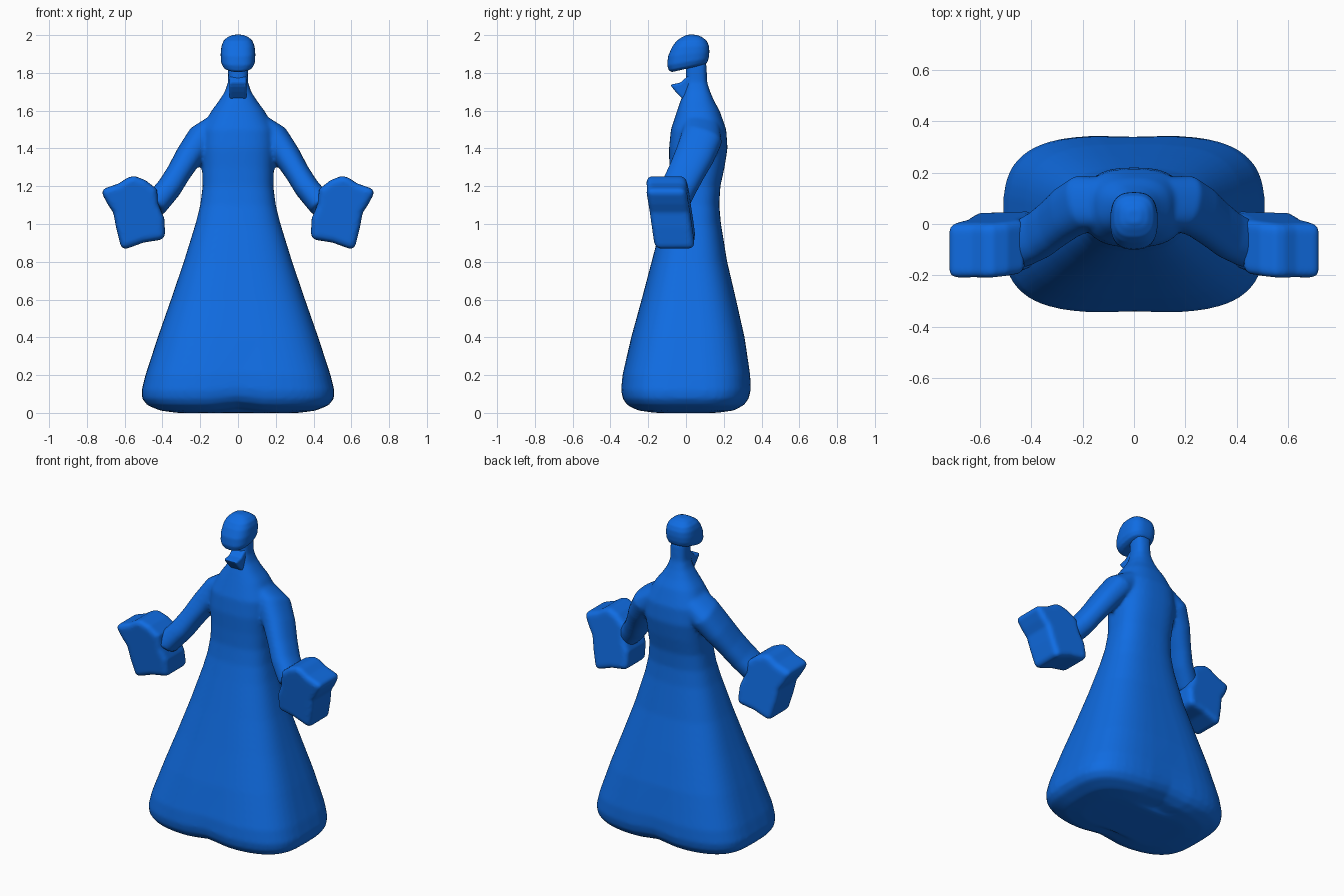
import bpy, bmesh, math
from mathutils import Vector

blue = bpy.data.materials.new("royal blue")
blue.diffuse_color = (0.005, 0.15, 0.76, 1)


def ring(c, u, v, power, count=48):
    """Superellipse section around c, spanned by the half-axes u and v."""
    pts = []
    for i in range(count):
        a = 2 * math.pi * i / count
        ca, sa = math.cos(a), math.sin(a)
        pts.append(Vector(c) + Vector(u) * math.copysign(abs(ca) ** (2 / power), ca)
                   + Vector(v) * math.copysign(abs(sa) ** (2 / power), sa))
    return pts


def loft(bm, rings):
    loops = [[bm.verts.new(p) for p in r] for r in rings]
    for a, b in zip(loops, loops[1:]):
        for i in range(len(a)):
            j = (i + 1) % len(a)
            bm.faces.new((a[i], a[j], b[j], b[i]))
    bm.faces.new(loops[0][::-1])
    bm.faces.new(loops[-1])


def finish(name, bm, voxel, smooth, bevel=0):
    """Round the edges, melt the volumes together and relax the surface."""
    bmesh.ops.recalc_face_normals(bm, faces=bm.faces)
    mesh = bpy.data.meshes.new(name)
    bm.to_mesh(mesh)
    bm.free()
    mesh.materials.append(blue)
    ob = bpy.data.objects.new(name, mesh)
    bpy.context.collection.objects.link(ob)
    if bevel:
        m = ob.modifiers.new("round edges", 'BEVEL')
        m.width, m.segments = bevel, 3
        m.limit_method, m.angle_limit = 'ANGLE', math.radians(55)
    m = ob.modifiers.new("melt", 'REMESH')
    m.mode, m.voxel_size, m.use_smooth_shade = 'VOXEL', voxel, True
    m = ob.modifiers.new("relax", 'SMOOTH')
    m.factor, m.iterations = 0.5, smooth
    return ob


# Robe: sections as height, half width, front y, back y, squareness
sections = [
    (0.000, 0.32, -0.18, 0.18, 3.0), (0.012, 0.41, -0.26, 0.26, 3.2), (0.04, 0.48, -0.315, 0.31, 3.4),
    (0.075, 0.507, -0.338, 0.335, 3.4), (0.12, 0.51, -0.346, 0.345, 3.4), (0.20, 0.49, -0.338, 0.342, 3.4),
    (0.40, 0.425, -0.29, 0.31, 3.2), (0.60, 0.355, -0.235, 0.265, 3.0),
    (0.80, 0.287, -0.182, 0.218, 2.8), (1.00, 0.225, -0.13, 0.185, 2.7),
    (1.10, 0.200, -0.105, 0.176, 2.7), (1.20, 0.187, -0.09, 0.182, 2.7),
    (1.30, 0.190, -0.088, 0.204, 2.7), (1.40, 0.197, -0.09, 0.22, 2.7),
    (1.50, 0.195, -0.08, 0.213, 2.6), (1.60, 0.140, -0.047, 0.178, 2.5),
    (1.65, 0.102, -0.03, 0.15, 2.5), (1.70, 0.070, -0.012, 0.128, 2.6),
    (1.75, 0.053, -0.002, 0.112, 2.8), (1.86, 0.052, 0.0, 0.108, 2.8)]
rings = []
for z, w, y0, y1, power in sections:
    r = ring((0, (y0 + y1) / 2, z), (w, 0, 0), (0, (y1 - y0) / 2, 0), power)
    for p in r:  # hem lifts and pinches gently at the middle
        mid = max(0, 1 - z / 0.4) * math.exp(-(p.x / 0.1) ** 2)
        p.z += 0.02 * mid
        p.y *= 1 - 0.025 * mid
    rings.append(r)
bm = bmesh.new()
loft(bm, rings)

# Arms: path points with thickness and depth, melted into the robe
arm = [((0.10, 0.085, 1.535), 0.06, 0.10), ((0.19, 0.085, 1.46), 0.078, 0.11),
       ((0.26, 0.045, 1.36), 0.072, 0.105), ((0.315, 0.0, 1.27), 0.065, 0.098),
       ((0.365, -0.04, 1.19), 0.066, 0.095), ((0.45, -0.085, 1.09), 0.068, 0.09)]
for side in (1, -1):
    loft(bm, [ring((side * x, y, z), Vector((side * 0.83, 0, 0.55)) * t,
                   Vector((side * 0.18, 0.93, -0.27)).normalized() * d, 2.4)
              for (x, y, z), t, d in arm])
finish("robe_and_arms", bm, 0.011, 8)

# Cuffs: outline in x and z, given depth and leaning forward with height
outline = [(0.43, 1.185), (0.49, 1.232), (0.55, 1.255), (0.585, 1.245), (0.63, 1.215),
           (0.73, 1.18), (0.69, 1.105), (0.66, 1.06), (0.645, 0.98), (0.615, 0.86),
           (0.50, 0.902), (0.385, 0.92), (0.39, 1.03), (0.42, 1.10)]
for side, label in ((1, "left"), (-1, "right")):
    bm = bmesh.new()
    loft(bm, [[Vector((side * x, y - 0.13 * (z - 0.9) + 0.06 * (0.58 - x), z))
               for x, z in outline] for y in (-0.168, 0.045)])
    finish(label + "_cuff", bm, 0.008, 8, 0.03)

# Head: rounded cap jutting forward, underside tilted down to the front
cap = [(1.826, 0.055, -0.075, 0.10), (1.835, 0.078, -0.09, 0.112), (1.86, 0.090, -0.10, 0.12),
       (1.90, 0.092, -0.095, 0.124), (1.94, 0.088, -0.073, 0.122), (1.97, 0.077, -0.05, 0.11),
       (1.99, 0.055, -0.02, 0.085), (2.002, 0.025, 0.005, 0.055)]
rings = []
for z, w, y0, y1 in cap:
    r = ring((0, (y0 + y1) / 2, z), (w, 0, 0), (0, (y1 - y0) / 2, 0), 2.7)
    for p in r:
        p.z += 0.22 * (p.y - 0.02) * max(0, (1.95 - z) / 0.12)
    rings.append(r)
bm = bmesh.new()
loft(bm, rings)
finish("head", bm, 0.006, 5)

# Collar point: small wedge below the head
wedge = [(0.04, 1.80), (0.0, 1.775), (-0.03, 1.748), (-0.085, 1.737), (-0.055, 1.70),
         (-0.022, 1.665), (0.04, 1.63)]
bm = bmesh.new()
loft(bm, [[Vector((x, y, z)) for y, z in wedge] for x in (-0.045, 0.045)])
finish("collar_point", bm, 0.005, 4, 0.01)
